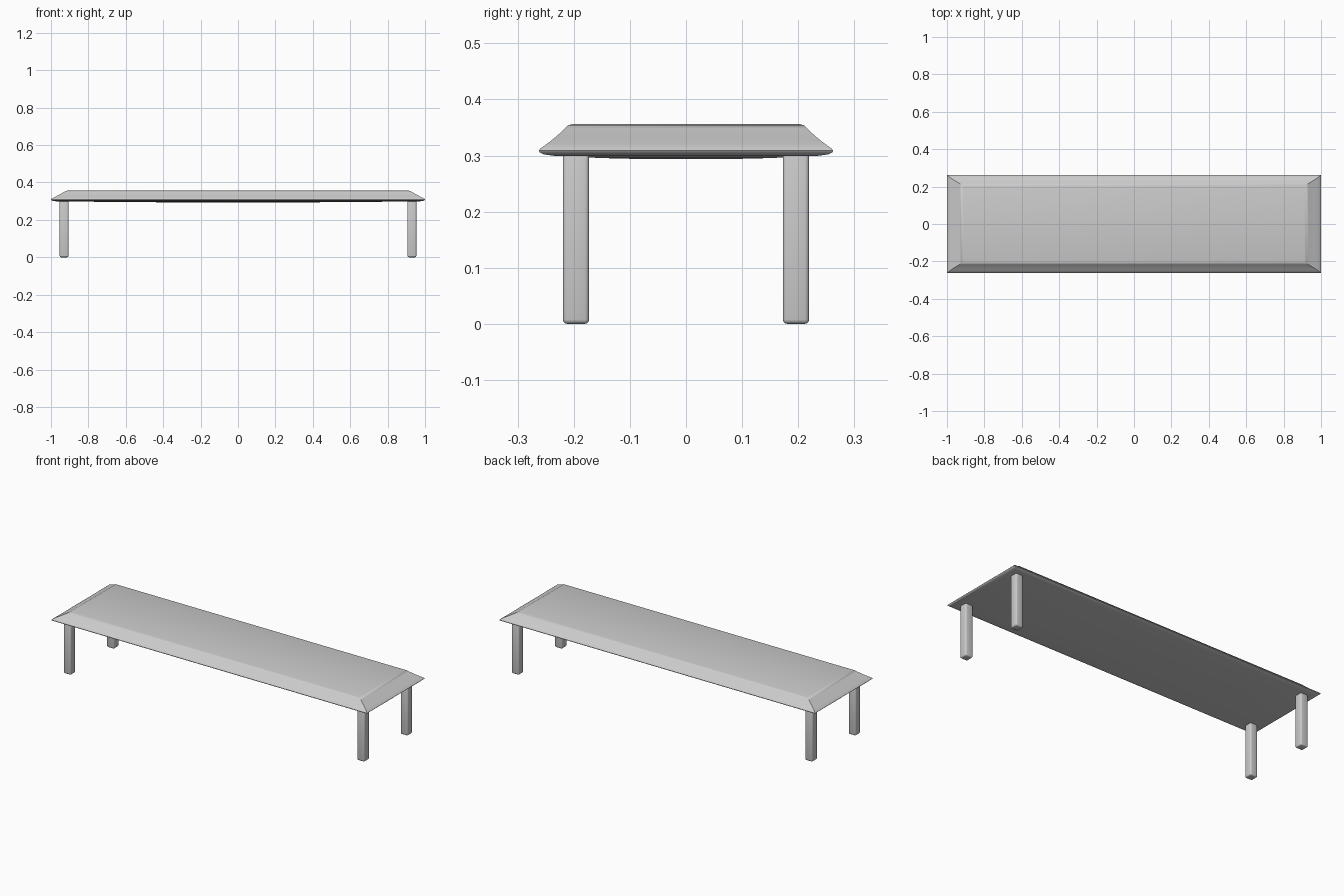
import bpy, bmesh

if "Cube" in bpy.data.objects:
    bpy.data.objects.remove(bpy.data.objects["Cube"])

def finish(name, bm):
    bmesh.ops.recalc_face_normals(bm, faces=bm.faces[:])
    me = bpy.data.meshes.new(name)
    bm.to_mesh(me)
    bm.free()
    ob = bpy.data.objects.new(name, me)
    bpy.context.collection.objects.link(ob)
    bpy.ops.object.select_all(action='DESELECT')
    ob.select_set(True)
    bpy.context.view_layer.objects.active = ob
    bpy.ops.object.shade_smooth_by_angle(angle=0.6)
    return ob

# Table top: stacked rectangular rings (half x, half y, z), slightly bowed below
rings = [(0.30, 0.07, 0.2935), (0.65, 0.15, 0.2955), (0.975, 0.235, 0.2995),
         (0.99, 0.253, 0.302), (0.998, 0.261, 0.306), (1.0, 0.262, 0.309),
         (0.996, 0.259, 0.313), (0.98, 0.246, 0.322), (0.955, 0.230, 0.335),
         (0.932, 0.216, 0.348), (0.922, 0.210, 0.354), (0.912, 0.203, 0.356)]
bm = bmesh.new()
loops = [[bm.verts.new((sx * x, sy * y, z))
          for sx, sy in ((-1, -1), (1, -1), (1, 1), (-1, 1))] for x, y, z in rings]
for a, b in zip(loops, loops[1:]):
    for i in range(4):
        j = (i + 1) % 4
        bm.faces.new((a[i], a[j], b[j], b[i]))
bm.faces.new(loops[0][::-1])
bm.faces.new(loops[-1])
finish("table_top", bm)

# Four square legs with rounded edges
for sx, side in ((-1, "left"), (1, "right")):
    for sy, end in ((-1, "front"), (1, "back")):
        bm = bmesh.new()
        bmesh.ops.create_cube(bm, size=1)
        for v in bm.verts:
            v.co = (sx * 0.93 + v.co.x * 0.047,
                    sy * 0.196 + v.co.y * 0.047,
                    0.152 + v.co.z * 0.304)
        bmesh.ops.bevel(bm, geom=bm.edges[:], offset=0.008, segments=3,
                        profile=0.5, affect='EDGES')
        finish(f"{end}_{side}_leg", bm)
